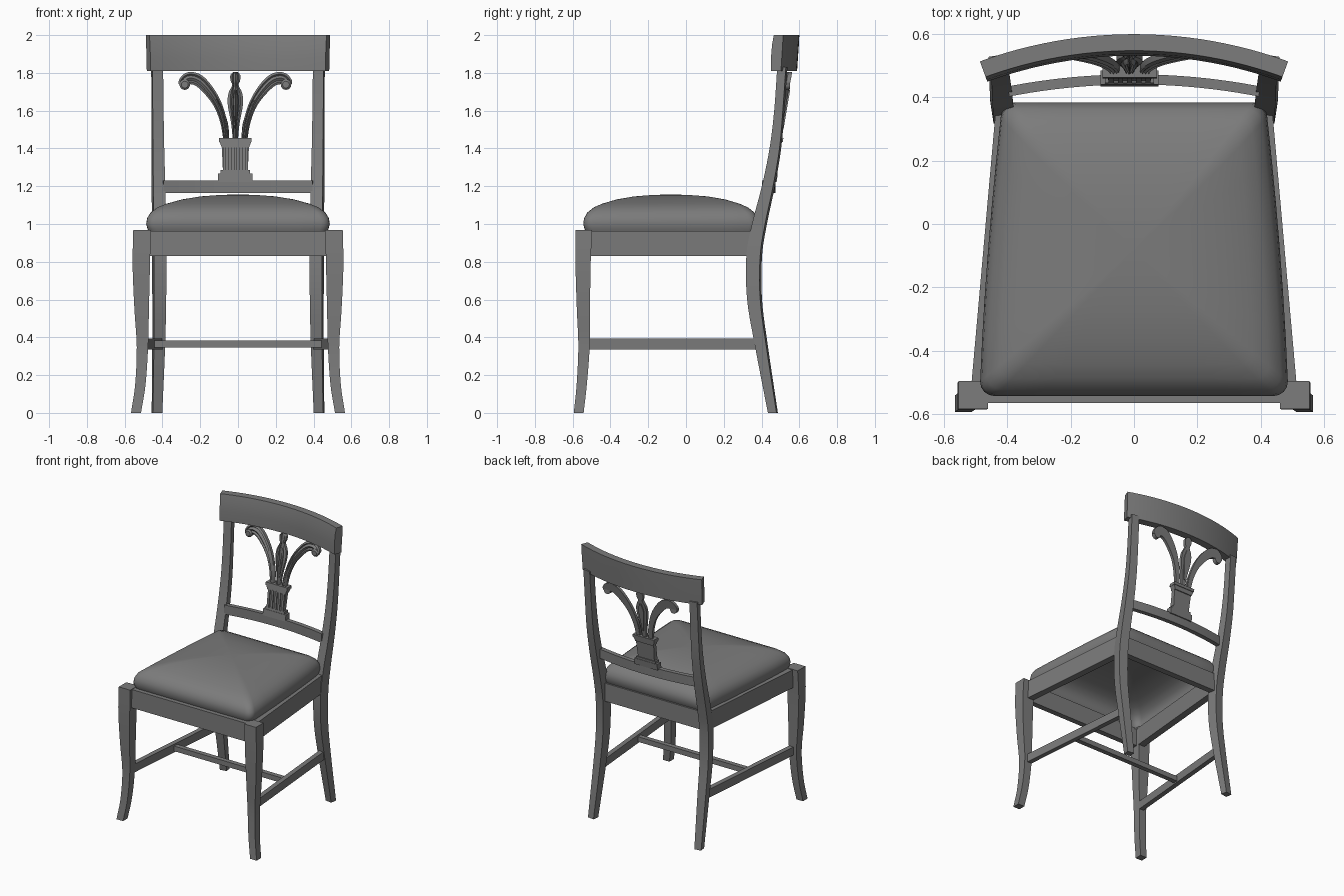
import bpy, bmesh, math
from mathutils import Vector

old = bpy.data.objects.get("Cube")
if old:
    bpy.data.objects.remove(old, do_unlink=True)

GREY = (0.2, 0.2, 0.2, 1)
mat = bpy.data.materials.new("plain grey")
mat.use_nodes = True
mat.diffuse_color = GREY
mat.node_tree.nodes["Principled BSDF"].inputs["Base Color"].default_value = GREY


def smooth_path(pts, steps=5):
    """Catmull-Rom interpolation of tuples of any length."""
    vs = [Vector(p) for p in pts]
    vs = [2 * vs[0] - vs[1]] + vs + [2 * vs[-1] - vs[-2]]
    out = []
    for a, b, c, d in zip(vs, vs[1:], vs[2:], vs[3:]):
        for i in range(steps):
            t = i / steps
            out.append((2 * b + (c - a) * t + (2 * a - 5 * b + 4 * c - d) * t * t
                        + (3 * b - a - 3 * c + d) * t ** 3) / 2)
    return out + [vs[-2]]


def loft(name, rings, cap_start=True, cap_end=True, angle=35):
    """Skin a list of equal closed rings."""
    bm = bmesh.new()
    rows = [[bm.verts.new(p) for p in ring] for ring in rings]
    n = len(rows[0])
    for a, b in zip(rows, rows[1:]):
        for i in range(n):
            j = (i + 1) % n
            bm.faces.new((a[i], a[j], b[j], b[i]))
    if cap_start:
        bm.faces.new(rows[0][::-1])
    if cap_end:
        bm.faces.new(rows[-1])
    bmesh.ops.recalc_face_normals(bm, faces=bm.faces)
    me = bpy.data.meshes.new(name)
    bm.to_mesh(me)
    bm.free()
    me.materials.append(mat)
    ob = bpy.data.objects.new(name, me)
    bpy.context.collection.objects.link(ob)
    bpy.ops.object.select_all(action='DESELECT')
    ob.select_set(True)
    bpy.context.view_layer.objects.active = ob
    bpy.ops.object.shade_smooth_by_angle(angle=math.radians(angle))
    return ob


def rect(cx, cy, z, w, d, turn=0):
    c, s = math.cos(turn), math.sin(turn)
    return [(cx + x * w * c - y * d * s, cy + x * w * s + y * d * c, z)
            for x, y in ((-.5, -.5), (.5, -.5), (.5, .5), (-.5, .5))]


def beam(name, a, b, thick, z0, z1):
    """Straight rail between two plan points."""
    a, b = Vector(a), Vector(b)
    d = (b - a).normalized()
    n = Vector((-d.y, d.x)) * thick / 2
    return loft(name, [[(*(p - n), z0), (*(p + n), z0), (*(p + n), z1), (*(p - n), z1)]
                       for p in (a, b)])


# Legs: z, centre x, centre y, width, depth
FRONT = [(0, .54, -.568, .053, .052), (.15, .517, -.552, .055, .054),
         (.35, .506, -.54, .06, .06), (.55, .51, -.543, .077, .07),
         (.78, .512, -.545, .092, .08), (.967, .508, -.541, .093, .088)]
BACK = [(0, .429, .46, .05, .046), (.35, .42, .4, .06, .06), (.6, .417, .363, .064, .07),
        (.83, .417, .361, .066, .074), (1, .418, .389, .066, .07), (1.2, .421, .436, .064, .06),
        (1.4, .424, .473, .06, .053), (1.6, .426, .494, .058, .046), (1.83, .428, .51, .057, .046)]
for side, tag in ((1, "left"), (-1, "right")):
    loft("front_leg_" + tag, [rect(side * x, y, z, w, d)
                              for z, x, y, w, d in smooth_path(FRONT)])
    loft("back_leg_" + tag, [rect(side * x, y, z, w, d, -side * .15)
                             for z, x, y, w, d in smooth_path(BACK)])
    beam("side_seat_rail_" + tag, (side * .49, -.52), (side * .411, .37), .05, .83, .962)
    beam("side_stretcher_" + tag, (side * .497, -.54), (side * .417, .39), .035, .335, .395)

# Seat frame and cross stretcher
beam("front_seat_rail", (-.48, -.545), (.48, -.545), .04, .83, .964)
beam("back_seat_rail", (-.4, .362), (.4, .362), .045, .83, .962)
beam("cross_stretcher", (-.455, -.09), (.455, -.09), .035, .345, .382)


# Domed cushion: rounded trapezoid rings shrinking upwards
def cushion_ring(scale, z, r=.1):
    ring = []
    for k in range(4):
        sx, sy = ((1, 1), (-1, 1), (-1, -1), (1, -1))[k]
        for i in range(5):
            t = math.radians(90 * k + 22.5 * i)
            ring.append((sx * (1 - r) + r * math.cos(t), sy * (1 - r) + r * math.sin(t)))
        last, nxt = ring[-1], ((-1, 1), (-1, -1), (1, -1), (1, 1))[k]
        # straight run towards the next corner
        axis = 0 if k % 2 == 0 else 1
        for i in range(1, 6):
            p = list(last)
            p[axis] *= 1 - i / 3
            ring.append(tuple(p))
    out = []
    for u, v in ring:
        u, v = u * scale, v * scale
        out.append((u * (.452 - .036 * v) * (1 + .02 * (1 - v * v)), -.08 + v * .464, z))
    return out


DOME = [(.965, .95), (.985, .972), (1, 1.0), (.99, 1.03), (.955, 1.06), (.88, 1.088),
        (.78, 1.108), (.62, 1.13), (.42, 1.146), (.2, 1.154), (.02, 1.156)]
loft("seat_cushion", [cushion_ring(s, z) for s, z in DOME], cap_start=False, angle=60)


# Curved rails of the back, swept along an arc in plan
def arc_rail(name, half, radius, y_mid, section):
    rings = []
    for i in range(25):
        a = math.asin(half / radius) * (i / 12 - 1)
        rings.append([((radius + dy) * math.sin(a),
                       y_mid - radius + (radius + dy) * math.cos(a), z) for dy, z in section])
    return loft(name, rings)


arc_rail("crest_rail", .487, 1.42, .6,
         [(-.068, 1.81), (-.012, 1.81), (-.008, 1.87), (-.003, 1.94), (0, 2),
          (-.052, 2), (-.062, 1.95), (-.068, 1.88)])
arc_rail("lower_back_rail", .4, 2.1, .473,
         [(-.032, 1.163), (0, 1.163), (0, 1.23), (-.032, 1.23)])

# Carved splat, leaning back with the posts
CX = -.014


def lean(z):
    return .455 + .12 * (z - 1.2) + .06 * (z - 1.2) ** 2


def block(name, x, half, z0, z1, depth, shift=0, half_top=None):
    return loft(name, [rect(CX + x, lean(z) + shift, z, 2 * h, depth)
                       for z, h in ((z0, half), (z1, half_top or half))])


block("splat_plinth", 0, .092, 1.222, 1.268, .045)
block("splat_plinth_step", 0, .078, 1.268, 1.285, .04)
block("splat_column", 0, .066, 1.285, 1.41, .028, 0, .072)
for i in range(5):
    block("column_rib", (i - 2) * .029, .008, 1.285, 1.41, .012, -.016)
block("splat_capital", 0, .072, 1.405, 1.435, .042, 0, .084)
block("splat_cap_plate", 0, .086, 1.435, 1.455, .052)


def ribbon(name, pts, thick=.026):
    """Ridged leaf along x, z, half width points."""
    path = smooth_path(pts)
    rings = []
    for i, p in enumerate(path):
        d = path[min(i + 1, len(path) - 1)] - path[max(i - 1, 0)]
        n = Vector((-d.y, d.x)).normalized()
        ring = []
        for across, dy in ((-1, .5), (-1, -.3), (-.65, -.6), (-.4, -.2), (0, -.65),
                           (.4, -.2), (.65, -.6), (1, -.3), (1, .5)):
            x, z = p.x + n.x * across * p.z, p.y + n.y * across * p.z
            ring.append((CX + x, lean(z) + dy * thick, z))
        rings.append(ring)
    return loft(name, rings)


# Central bud, then the outer fronds with their scrolled tips
ribbon("bud", [(0, 1.45, .014), (0, 1.53, .022), (0, 1.63, .04), (0, 1.69, .037),
               (0, 1.735, .017), (0, 1.755, .024), (0, 1.785, .027), (0, 1.805, .012)])
ribbon("bud_core", [(0, 1.5, .004), (0, 1.6, .016), (0, 1.66, .02), (0, 1.71, .006)], .04)
for s, tag in ((1, "left"), (-1, "right")):
    ribbon("frond_" + tag,
           [(s * x, z, w) for x, z, w in
            ((.05, 1.45, .014), (.062, 1.54, .018), (.092, 1.63, .022), (.14, 1.705, .028),
             (.195, 1.76, .032), (.245, 1.772, .032), (.275, 1.752, .026), (.28, 1.735, .018))])
    ribbon("inner_leaf_" + tag,
           [(s * .04, 1.45, .008), (s * .048, 1.53, .009), (s * .074, 1.61, .007),
            (s * .1, 1.66, .003)], .02)
    tip = Vector((CX + s * .268, 1.738))
    loft("frond_scroll_" + tag,
         [[(tip.x + r * math.cos(a), lean(tip.y) + dy, tip.y + r * math.sin(a))
           for a in (math.tau * k / 16 for k in range(16))]
          for r, dy in ((.026, .014), (.028, -.012), (.018, -.02))])
